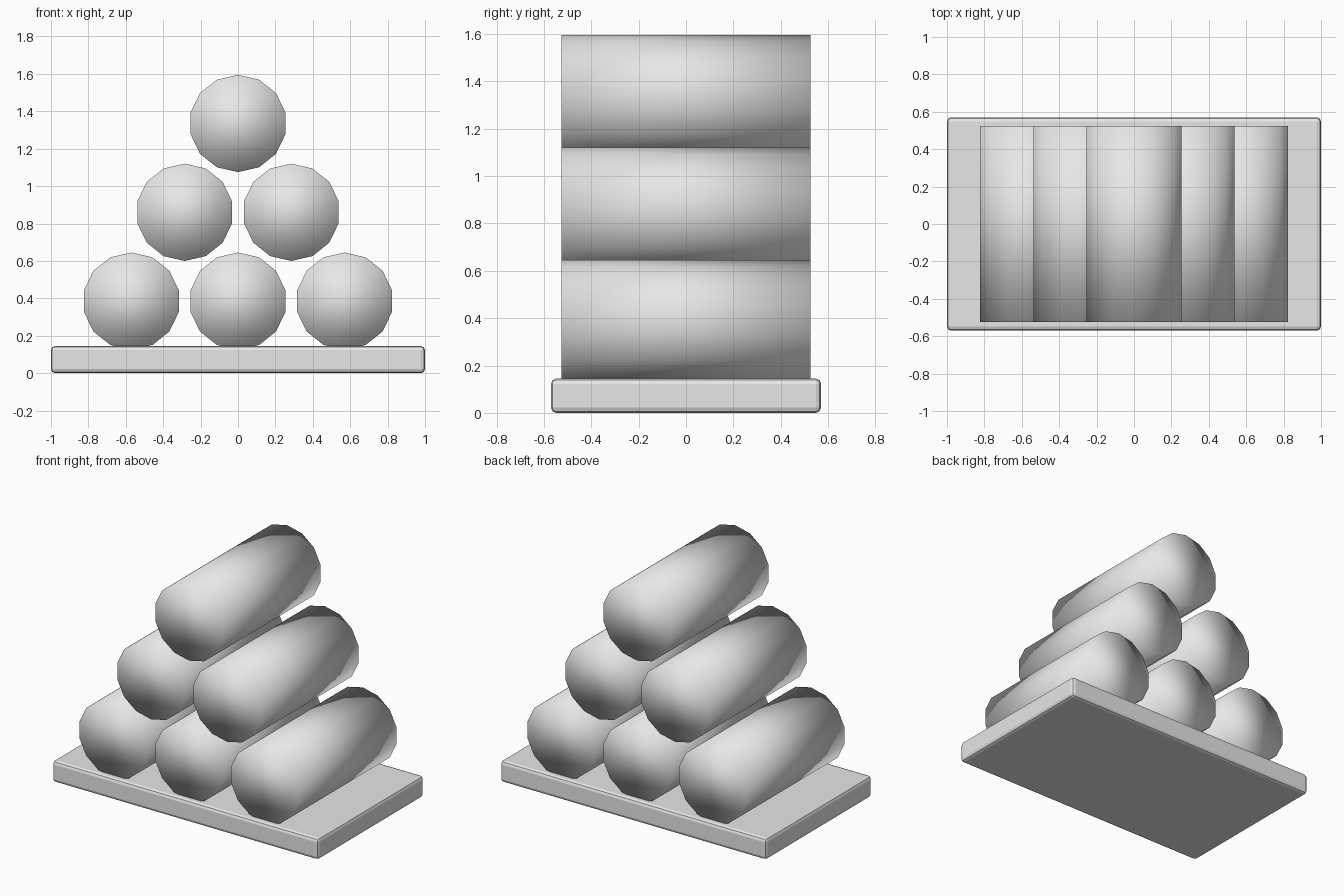
import bpy
import math

cube = bpy.data.objects.get("Cube")
if cube:
    bpy.data.objects.remove(cube, do_unlink=True)

grey = bpy.data.materials.new("light_grey")
grey.use_nodes = True
colour = (0.8, 0.8, 0.8, 1)
grey.diffuse_color = colour
grey.node_tree.nodes["Principled BSDF"].inputs["Base Color"].default_value = colour

RADIUS, LENGTH, SIDES = 0.26, 1.05, 14
SPACING, ROW_RISE, FIRST_ROW = 0.57, 0.475, 0.385
BASE_HEIGHT = 0.145


def add_log(name, x, z):
    """Soft shaded log lying front to back, one corner pointing up."""
    bpy.ops.mesh.primitive_cylinder_add(
        vertices=SIDES, radius=RADIUS, depth=LENGTH,
        location=(x, 0, z), rotation=(math.pi / 2, 0, 0))
    log = bpy.context.object
    log.name = name
    log.data.materials.append(grey)
    bpy.ops.object.shade_smooth()


# Base slab with rounded edges
bpy.ops.mesh.primitive_cube_add(size=1, location=(0, 0, BASE_HEIGHT / 2))
base = bpy.context.object
base.name = "base_slab"
base.scale = (2, 1.14, BASE_HEIGHT)
bpy.ops.object.transform_apply(location=False, rotation=False, scale=True)
base.data.materials.append(grey)
bevel = base.modifiers.new("rounded_edges", 'BEVEL')
bevel.width = 0.022
bevel.segments = 2

# Pyramid of logs: three, two, one
for row in range(3):
    count = 3 - row
    for i in range(count):
        add_log(f"log_row{row + 1}_{i + 1}",
                (i - (count - 1) / 2) * SPACING,
                FIRST_ROW + row * ROW_RISE)
